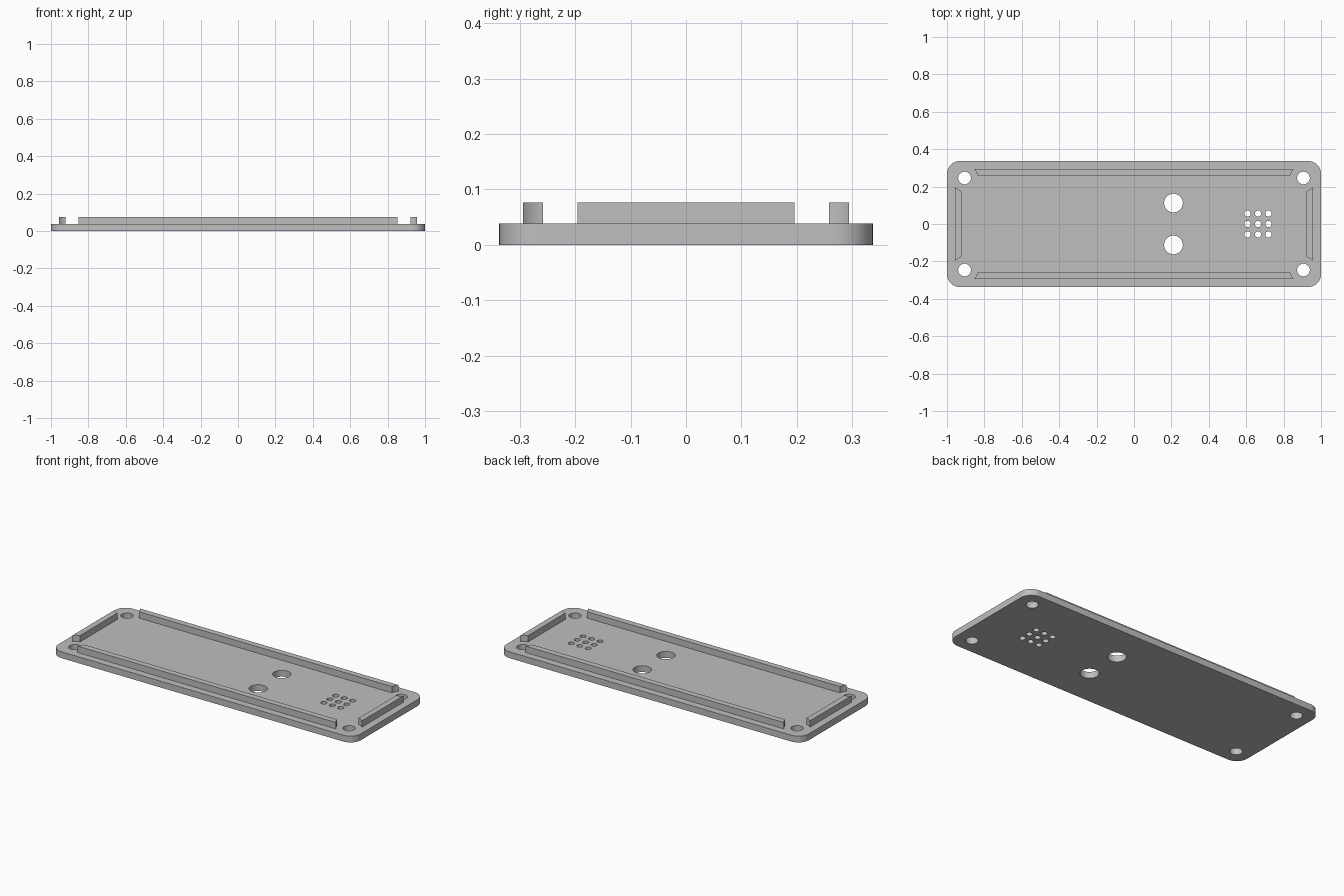
import bpy, bmesh
from math import sin, cos, pi, acos, asin
from mathutils import Matrix

if "Cube" in bpy.data.objects:
    bpy.data.objects.remove(bpy.data.objects["Cube"], do_unlink=True)

HALF_X, HALF_Y, CORNER = 1.0, 0.337, 0.07
PLATE_TOP, RIDGE_TOP = 0.038, 0.076
SCREW_X, SCREW_Y, CLEARANCE = 0.906, 0.246, 0.071

grey = bpy.data.materials.new("plain grey")
grey.use_nodes = True
color = (0.52, 0.52, 0.52, 1)
grey.diffuse_color = color
grey.node_tree.nodes["Principled BSDF"].inputs["Base Color"].default_value = color


def arc(cx, cy, r, start, end, n):
    """Points along an arc, both ends included."""
    return [(cx + r * cos(start + (end - start) * i / n),
             cy + r * sin(start + (end - start) * i / n)) for i in range(n + 1)]


def circle(cx, cy, r, n=40):
    return arc(cx, cy, r, 0, 2 * pi, n)[:-1]


def extrude_outline(name, loops, z0, z1):
    """Fill the first loop, leave the others as holes, and extrude from z0 to z1."""
    curve = bpy.data.curves.new(name, "CURVE")
    curve.dimensions = "2D"
    curve.fill_mode = "BOTH"
    curve.extrude = (z1 - z0) / 2
    for loop in loops:
        spline = curve.splines.new("POLY")
        spline.points.add(len(loop) - 1)
        for point, (x, y) in zip(spline.points, loop):
            point.co = (x, y, 0, 1)
        spline.use_cyclic_u = True
    source = bpy.data.objects.new(name + "_outline", curve)
    bpy.context.collection.objects.link(source)
    bpy.context.view_layer.update()
    graph = bpy.context.evaluated_depsgraph_get()
    mesh = bpy.data.meshes.new_from_object(source.evaluated_get(graph))
    bpy.data.objects.remove(source, do_unlink=True)

    bm = bmesh.new()
    bm.from_mesh(mesh)
    bmesh.ops.remove_doubles(bm, verts=bm.verts, dist=1e-5)
    bmesh.ops.recalc_face_normals(bm, faces=bm.faces)
    bmesh.ops.translate(bm, verts=bm.verts, vec=(0, 0, (z0 + z1) / 2))
    bm.to_mesh(mesh)
    bm.free()
    mesh.materials.clear()
    mesh.materials.append(grey)
    obj = bpy.data.objects.new(name, mesh)
    bpy.context.collection.objects.link(obj)
    bpy.ops.object.select_all(action="DESELECT")
    obj.select_set(True)
    bpy.context.view_layer.objects.active = obj
    bpy.ops.object.shade_smooth_by_angle(angle=pi / 6)
    return obj


# Base plate: rounded rectangle with all its through holes
outline = []
for k, (sx, sy) in enumerate([(1, 1), (-1, 1), (-1, -1), (1, -1)]):
    outline += arc(sx * (HALF_X - CORNER), sy * (HALF_Y - CORNER), CORNER,
                   k * pi / 2, (k + 1) * pi / 2, 14)
screw_holes = [circle(sx * SCREW_X, sy * SCREW_Y, 0.034)
               for sx in (-1, 1) for sy in (-1, 1)]
large_holes = [circle(0.211, s * 0.112, 0.05, 48) for s in (-1, 1)]
grille_holes = [circle(0.663 + i * 0.056, j * 0.056, 0.017, 28)
                for i in (-1, 0, 1) for j in (-1, 0, 1)]
extrude_outline("base_plate", [outline] + screw_holes + large_holes + grille_holes,
                0, PLATE_TOP)


# Ridges: their ends are scooped out concentric with the screw holes
def mirrored_ends(end, axis):
    """Close a ridge outline by mirroring its end points across one axis."""
    flip = [(-x, y) if axis == "x" else (x, -y) for x, y in reversed(end)]
    return end + flip


long_end = arc(SCREW_X, SCREW_Y, CLEARANCE,
               pi - asin((0.258 - SCREW_Y) / CLEARANCE),
               pi - asin((0.294 - SCREW_Y) / CLEARANCE), 8)
side_end = arc(SCREW_X, SCREW_Y, CLEARANCE,
               -acos((0.921 - SCREW_X) / CLEARANCE),
               -acos((0.956 - SCREW_X) / CLEARANCE), 8)
long_outline = mirrored_ends(long_end, "x")
side_outline = mirrored_ends(side_end, "y")

for name, points, turn in (("back_ridge", long_outline, 1), ("front_ridge", long_outline, -1),
                           ("left_ridge", side_outline, 1), ("right_ridge", side_outline, -1)):
    extrude_outline(name, [[(turn * x, turn * y) for x, y in points]], PLATE_TOP, RIDGE_TOP)
